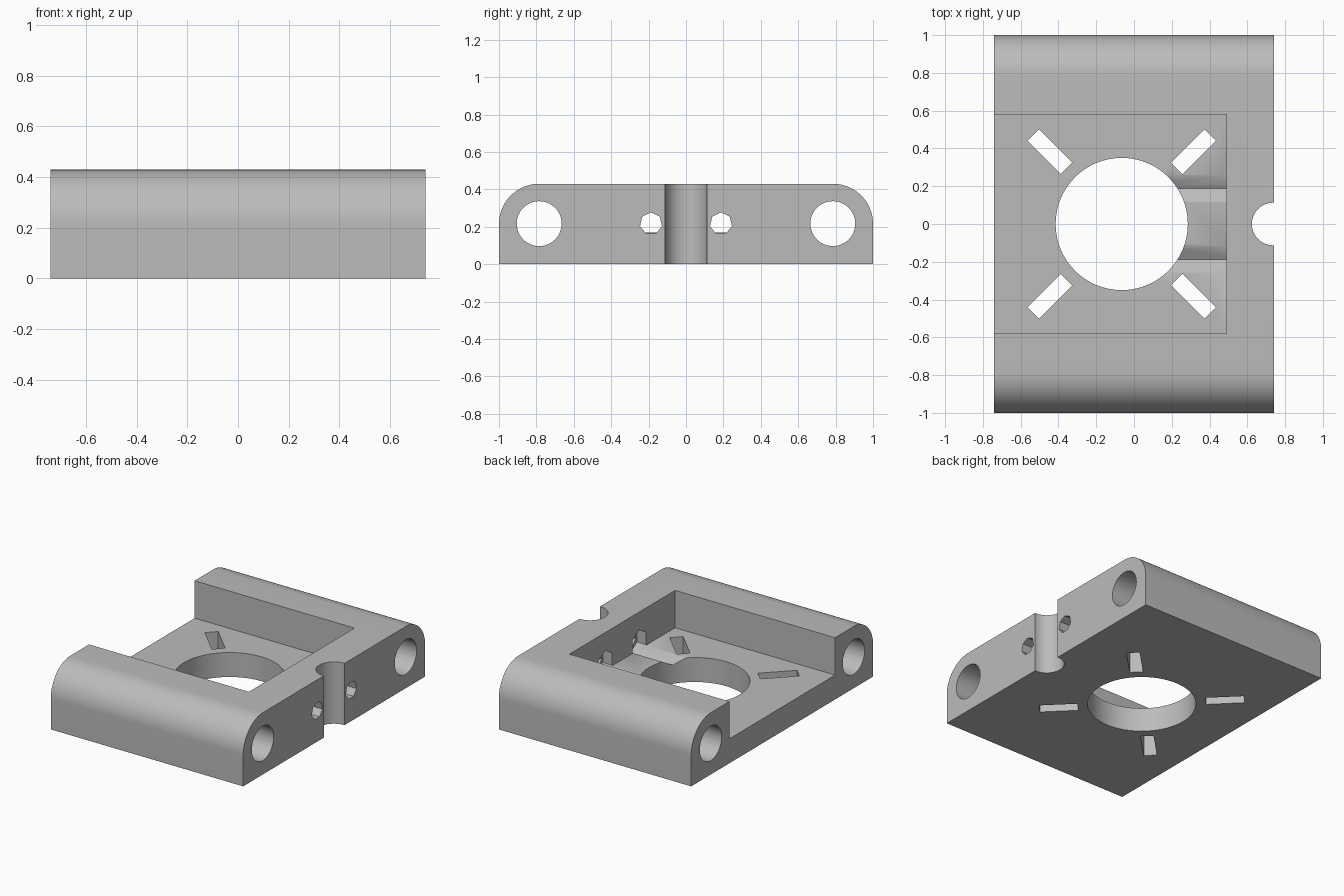
import bpy, bmesh, math
from mathutils import Matrix

if "Cube" in bpy.data.objects:
    bpy.data.objects.remove(bpy.data.objects["Cube"])

grey = bpy.data.materials.new("plain grey")
grey.diffuse_color = (0.5, 0.5, 0.5, 1)
grey.use_nodes = True
grey.node_tree.nodes["Principled BSDF"].inputs["Base Color"].default_value = grey.diffuse_color

HX, HY, H = 0.74, 1.0, 0.43      # half length, half width, height
R = 0.215                        # rounded top edges, concentric with rod holes
FLOOR, CX = 0.17, -0.065         # pocket floor, centre of the round opening


def prism(name, points, matrix, depth):
    """Extrude a flat outline along its local z, then place it."""
    bm = bmesh.new()
    face = bm.faces.new([bm.verts.new((x, y, 0)) for x, y in points])
    out = bmesh.ops.extrude_face_region(bm, geom=[face])["geom"]
    verts = [v for v in out if isinstance(v, bmesh.types.BMVert)]
    bmesh.ops.translate(bm, verts=verts, vec=(0, 0, depth))
    bmesh.ops.recalc_face_normals(bm, faces=bm.faces)
    bm.transform(matrix)
    mesh = bpy.data.meshes.new(name)
    bm.to_mesh(mesh)
    bm.free()
    mesh.materials.append(grey)
    obj = bpy.data.objects.new(name, mesh)
    bpy.context.collection.objects.link(obj)
    return obj


def ring(r, n, start=math.pi / 2):
    return [(r * math.cos(start + 2 * math.pi * i / n),
             r * math.sin(start + 2 * math.pi * i / n)) for i in range(n)]


def along_x(x, y=0, z=0):
    """Outline (u, v) lies in (y, z); extrusion runs along +x."""
    return Matrix(((0, 0, 1, x), (1, 0, 0, y), (0, 1, 0, z), (0, 0, 0, 1)))


def at(x, y, z, turn=0):
    return Matrix.Translation((x, y, z)) @ Matrix.Rotation(turn, 4, 'Z')


def rect(w, h):
    return [(-w / 2, -h / 2), (w / 2, -h / 2), (w / 2, h / 2), (-w / 2, h / 2)]


# Block with two rounded long top edges
arc = [(HY - R + R * math.cos(a), H - R + R * math.sin(a))
       for a in [math.pi / 2 * i / 20 for i in range(21)]]
profile = [(-HY, 0), (HY, 0)] + arc + [(-y, z) for y, z in reversed(arc)]
body = prism("carriage_body", profile, along_x(-HX), 2 * HX)

# Open pocket, round opening and end notch
cutters = [
    prism("pocket_cutter", rect(1.43, 1.16), at(0.49 - 0.715, 0, FLOOR), 1),
    prism("opening_cutter", ring(0.35, 64), at(CX, 0, -0.1), 0.6),
    prism("notch_cutter", ring(0.113, 48), at(0.737, 0, -0.1), 0.8),
]
for s in (-1, 1):
    # Rod holes, screw holes and nut grooves
    cutters.append(prism("rod_hole_cutter", ring(0.12, 48), along_x(-1, s * 0.785, 0.217), 2))
    cutters.append(prism("screw_hole_cutter", ring(0.06, 7), along_x(0.3, s * 0.187, 0.217), 1))
    cutters.append(prism("nut_groove_cutter", ring(0.087, 6), along_x(0.1, s * 0.187, 0.217), 0.46))
    # Diagonal slots around the opening
    for t in (-1, 1):
        cutters.append(prism("slot_cutter", rect(0.25, 0.085),
                             at(CX + t * 0.38, s * 0.383, -0.1, s * t * math.pi / 4), 0.4))

# Cut everything out of the block
bpy.context.view_layer.objects.active = body
body.select_set(True)
for c in cutters:
    c.hide_render = True
    mod = body.modifiers.new("cut", 'BOOLEAN')
    mod.operation, mod.solver, mod.object = 'DIFFERENCE', 'EXACT', c
    bpy.ops.object.modifier_apply(modifier=mod.name)
    bpy.data.objects.remove(c)
bpy.ops.object.shade_smooth_by_angle(angle=math.radians(30))
